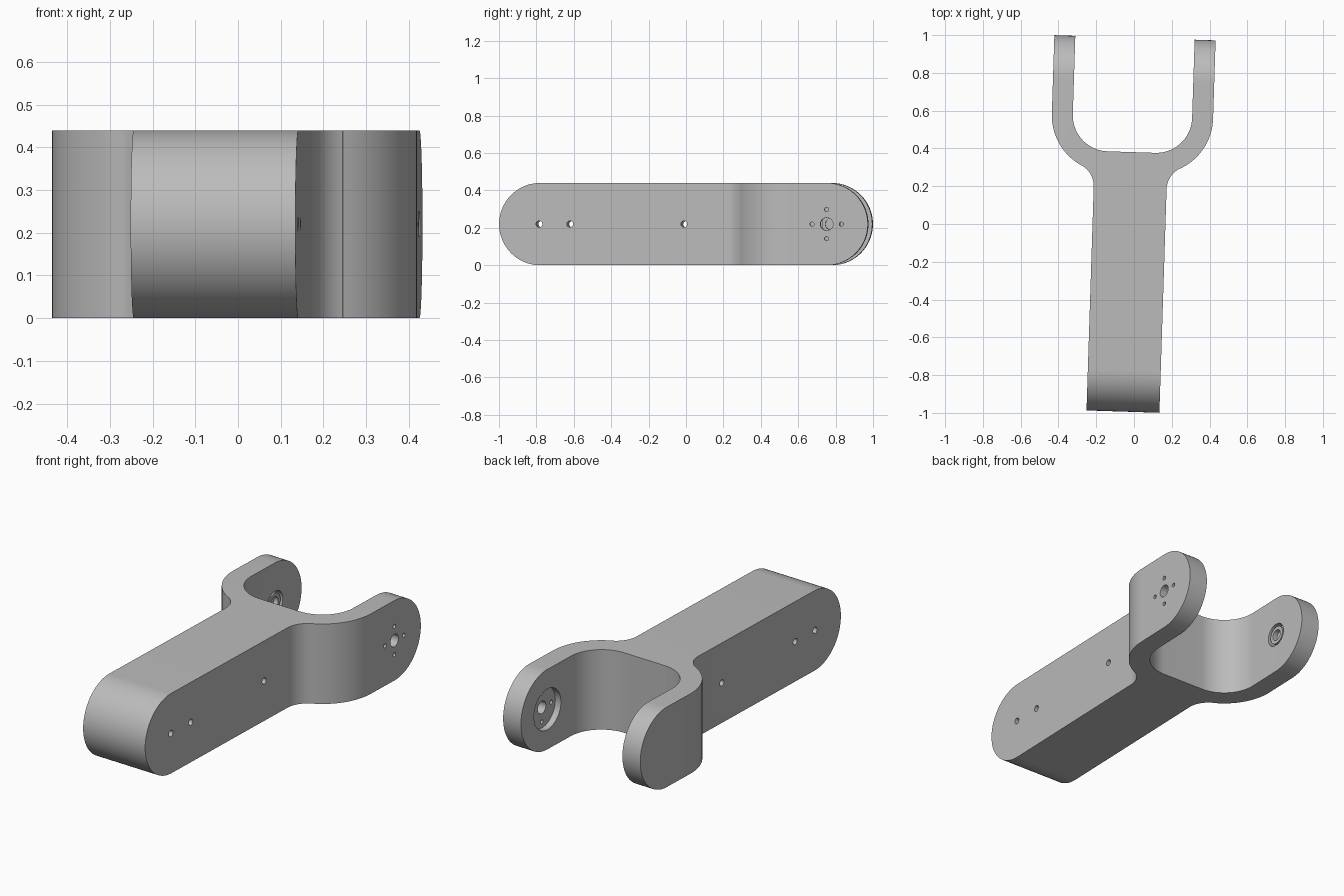
import bpy, bmesh, math
from mathutils import Matrix, Vector

if "Cube" in bpy.data.objects:
    bpy.data.objects.remove(bpy.data.objects["Cube"], do_unlink=True)

HEIGHT, MID = 0.44, 0.22
CENTRE_X, YAW = -0.0265, -0.0322
FRONT, BACK = -0.9945, 0.9855
BAR, INNER, OUTER = 0.193, 0.316, 0.427      # half widths
AXLE_Y = BACK - MID

grey = bpy.data.materials.new("plain_grey")
grey.use_nodes = True
grey.diffuse_color = (0.5, 0.5, 0.5, 1)
grey.node_tree.nodes["Principled BSDF"].inputs["Base Color"].default_value = (0.5, 0.5, 0.5, 1)


def arc(cx, cy, r, start, end, n=24):
    angles = [math.radians(start + (end - start) * i / n) for i in range(n + 1)]
    return [(cx + r * math.cos(a), cy + r * math.sin(a)) for a in angles]


def finish(bm, name):
    bmesh.ops.recalc_face_normals(bm, faces=bm.faces)
    mesh = bpy.data.meshes.new(name)
    bm.to_mesh(mesh)
    bm.free()
    mesh.materials.append(grey)
    obj = bpy.data.objects.new(name, mesh)
    bpy.context.collection.objects.link(obj)
    return obj


def prism(name, points, depth):
    """Extrude a closed outline of 3D points along a vector."""
    bm = bmesh.new()
    face = bm.faces.new([bm.verts.new(p) for p in points])
    new = bmesh.ops.extrude_face_region(bm, geom=[face])["geom"]
    moved = [v for v in new if isinstance(v, bmesh.types.BMVert)]
    bmesh.ops.translate(bm, verts=moved, vec=Vector(depth))
    if face.is_valid and len(face.link_loops if hasattr(face, "link_loops") else face.loops) and \
            not any(len(e.link_faces) < 2 for e in face.edges) and any(len(e.link_faces) > 2 for e in face.edges):
        bm.faces.remove(face)
    return finish(bm, name)


def rod(name, r, x0, x1, y, z=MID, sides=32):
    """Cylinder lying along x."""
    return prism(name, [(x0, py, pz) for py, pz in arc(y, z, r, 0, 360, sides)[:-1]], (x1 - x0, 0, 0))


def combine(target, tool, operation):
    mod = target.modifiers.new("cut", "BOOLEAN")
    mod.operation, mod.solver, mod.object = operation, "EXACT", tool
    bpy.context.view_layer.objects.active = target
    bpy.ops.object.modifier_apply(modifier=mod.name)
    bpy.data.objects.remove(tool, do_unlink=True)


def cut(target, *args, **kw):
    combine(target, rod("cutter", *args, **kw), "DIFFERENCE")


# Plan of the right half: bar side, concave fillet, outer bend, fork tip, inner bend
bend_x, bend_y, bend_in, bend_out = 0.126, 0.57, INNER - 0.126, OUTER - 0.126
fillet, fillet_y = 0.126, 0.19
turn = math.degrees(math.atan2(fillet_y - bend_y, BAR + fillet - bend_x))
half = [(BAR, FRONT - 0.1)]
half += arc(BAR + fillet, fillet_y, fillet, 180, 180 + turn)
half += arc(bend_x, bend_y, bend_out, turn, 0)
half += [(OUTER, BACK + 0.1), (INNER, BACK + 0.1)]
half += arc(bend_x, bend_y, bend_in, 0, -90)
plan = half + [(-x, y) for x, y in reversed(half)]
arm = prism("forked_arm", [(x + CENTRE_X, y, 0) for x, y in plan], (0, 0, HEIGHT))

# Round both ends with a capsule-shaped side outline
side = arc(FRONT + MID, MID, MID, 270, 90, 40) + arc(AXLE_Y, MID, MID, 90, -90, 40)
combine(arm, prism("capsule", [(-1, y, z) for y, z in side], (2, 0, 0)), "INTERSECT")

# Cross holes through the bar
for y in (-0.78, -0.615, -0.005):
    cut(arm, 0.017, -0.4, 0.35, y, sides=20)

# Left fork: round pocket inside, axle hole and four screw holes
inside, outside = CENTRE_X + INNER, CENTRE_X + OUTER
cut(arm, 0.112, inside - 0.05, inside + 0.035, AXLE_Y, sides=48)
cut(arm, 0.034, inside - 0.05, outside + 0.05, AXLE_Y)
for dy, dz in ((1, 0), (-1, 0), (0, 1), (0, -1)):
    cut(arm, 0.011, inside - 0.05, outside + 0.05, AXLE_Y + dy * 0.078, MID + dz * 0.078, sides=16)

# Right fork: bearing seat with a ring standing inside it
seat = CENTRE_X - INNER
cut(arm, 0.064, seat - 0.035, seat + 0.05, AXLE_Y)
ring = rod("bearing_ring", 0.05, seat - 0.04, seat - 0.004, AXLE_Y)
cut(ring, 0.031, seat - 0.03, seat + 0.05, AXLE_Y)

# Slight yaw of the whole part, then smooth shading with crisp edges
for obj in (arm, ring):
    obj.data.transform(Matrix.Rotation(YAW, 4, "Z"))
    bpy.ops.object.select_all(action="DESELECT")
    obj.select_set(True)
    bpy.context.view_layer.objects.active = obj
    bpy.ops.object.shade_smooth_by_angle(angle=math.radians(30))
